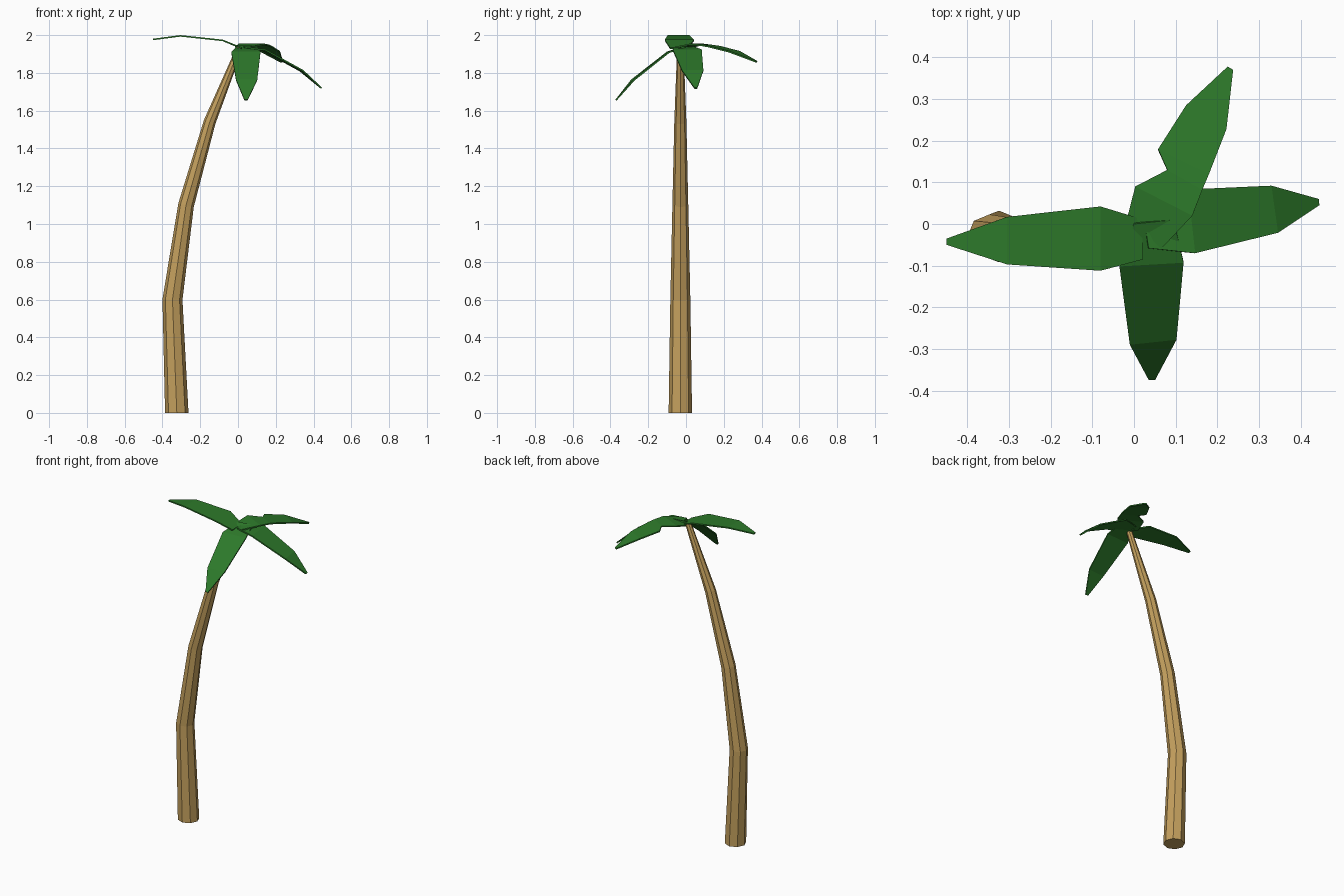
import bpy, math

if "Cube" in bpy.data.objects:
    bpy.data.objects.remove(bpy.data.objects["Cube"])


def material(name, rgb):
    m = bpy.data.materials.new(name)
    m.diffuse_color = (*rgb, 1)
    m.use_nodes = True
    m.node_tree.nodes["Principled BSDF"].inputs["Base Color"].default_value = m.diffuse_color
    return m


def add_mesh(name, verts, faces, mat):
    me = bpy.data.meshes.new(name)
    me.from_pydata(verts, [], faces)
    me.materials.append(mat)
    me.update()
    ob = bpy.data.objects.new(name, me)
    bpy.context.collection.objects.link(ob)
    return ob


bark = material("bark", (0.55, 0.35, 0.11))
green = material("leaf_green", (0.026, 0.19, 0.023))

# Trunk: eight-sided rings (x, z, radius, tilt) along a bent, tapering path
SIDES = 8
rings = [(-0.324, 0, 0.062, 0), (-0.347, 0.6, 0.053, 0.03), (-0.275, 1.1, 0.042, 0.24),
         (-0.15, 1.54, 0.032, 0.38), (0.01, 1.935, 0.017, 0.4)]
verts = []
for x, z, r, tilt in rings:
    for i in range(SIDES):
        a = math.tau * i / SIDES
        dx = r * math.cos(a)
        verts.append((x + dx * math.cos(tilt), -0.03 + r * math.sin(a), z - dx * math.sin(tilt)))
faces = [tuple(reversed(range(SIDES))), tuple(range(len(verts) - SIDES, len(verts)))]
for k in range(len(rings) - 1):
    for i in range(SIDES):
        j = (i + 1) % SIDES
        a, b = k * SIDES, (k + 1) * SIDES
        faces.append((a + i, a + j, b + j, b + i))
add_mesh("trunk", verts, faces, bark)


# Leaves: rows of (left xy, right xy, z) from crown to tip, given a thin thickness
def leaf(name, rows):
    verts = [(*p, z) for left, right, z in rows for p in (left, right)]
    faces = [(2 * k, 2 * k + 1, 2 * k + 3, 2 * k + 2) for k in range(len(rows) - 1)]
    ob = add_mesh(name, verts, faces, green)
    s = ob.modifiers.new("thickness", 'SOLIDIFY')
    s.thickness = 0.008
    s.offset = -1


leaf("left_leaf", [((0.022, -0.085), (0.018, 0.012), 1.935), ((-0.08, -0.112), (-0.08, 0.042), 1.976),
                   ((-0.305, -0.097), (-0.305, 0.017), 2.0), ((-0.45, -0.05), (-0.45, -0.035), 1.981)])
leaf("right_leaf", [((0.02, 0.04), (0.035, -0.058), 1.94), ((0.13, 0.083), (0.147, -0.07), 1.925),
                    ((0.33, 0.092), (0.346, -0.021), 1.815), ((0.444, 0.06), (0.445, 0.045), 1.722)])
leaf("front_leaf", [((0.095, 0.01), (0.0, 0.0), 1.948), ((0.119, -0.093), (-0.035, -0.102), 1.912),
                    ((0.102, -0.278), (-0.01, -0.29), 1.765), ((0.051, -0.374), (0.035, -0.374), 1.658)])
# Back leaf has a notch torn into its left edge
leaf("back_leaf", [((-0.015, 0.02), (0.065, -0.06), 1.938), ((0.003, 0.09), (0.14, 0.02), 1.955),
                   ((0.08, 0.13), (0.164, 0.082), 1.95), ((0.058, 0.18), (0.18, 0.12), 1.943),
                   ((0.125, 0.285), (0.222, 0.228), 1.916), ((0.225, 0.378), (0.238, 0.37), 1.863)])
